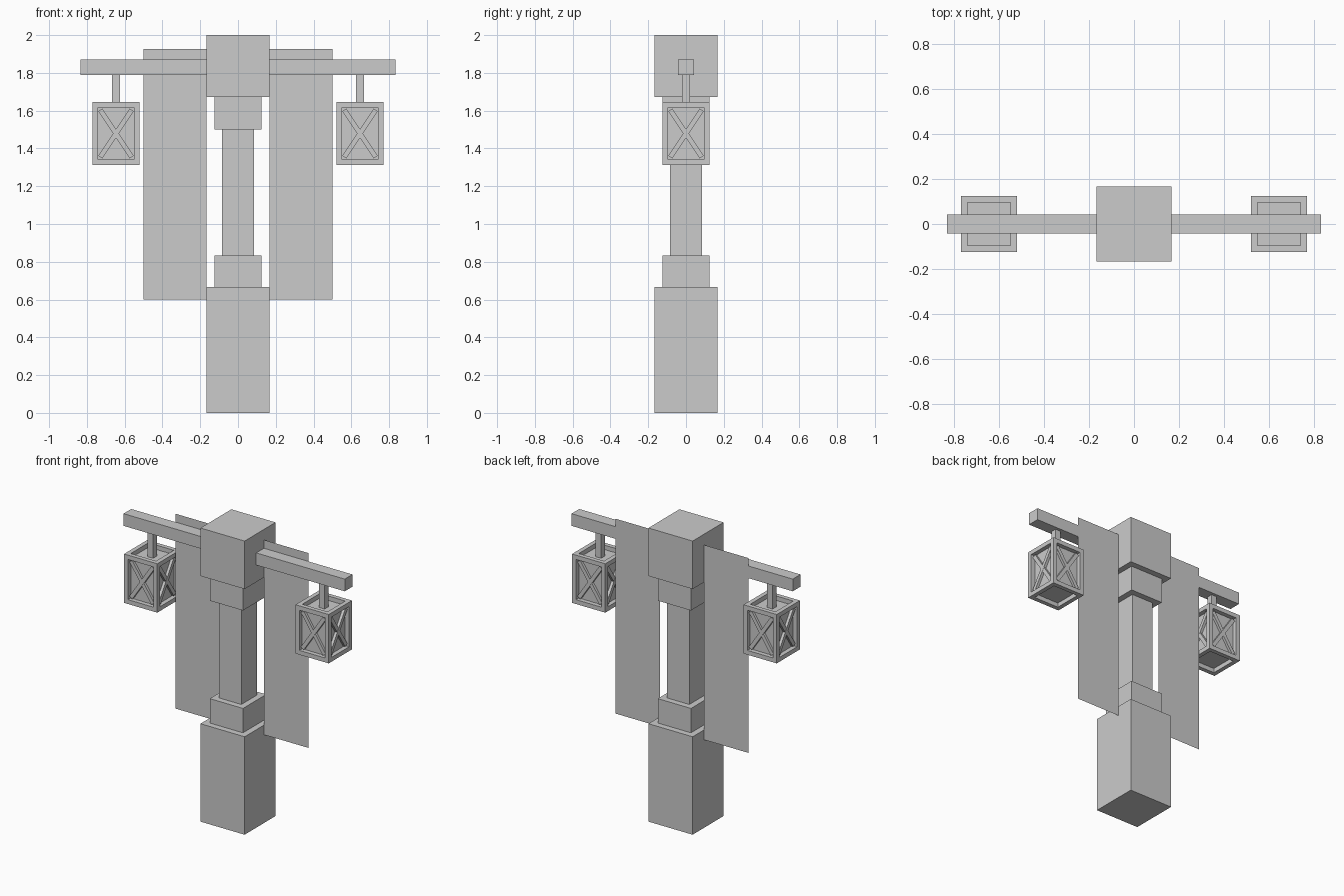
import bpy, bmesh, math
from mathutils import Matrix, Vector

if "Cube" in bpy.data.objects:
    bpy.data.objects.remove(bpy.data.objects["Cube"])


def finish(name, bm):
    me = bpy.data.meshes.new(name)
    bm.to_mesh(me)
    bm.free()
    ob = bpy.data.objects.new(name, me)
    bpy.context.collection.objects.link(ob)
    return ob


def add_box(bm, center, size, rot=Matrix()):
    m = Matrix.Translation(center) @ rot @ Matrix.Diagonal((*size, 1))
    return bmesh.ops.create_cube(bm, size=1, matrix=m)


def box(name, center, size):
    bm = bmesh.new()
    add_box(bm, center, size)
    return finish(name, bm)


# Stacked square post
for name, w, z0, z1 in (("post_base", .333, 0, .667),
                        ("lower_collar", .25, .667, .833),
                        ("shaft", .167, .833, 1.5),
                        ("upper_collar", .25, 1.5, 1.673),
                        ("post_head", .333, 1.673, 2)):
    box(name, (0, 0, (z0 + z1) / 2), (w, w, z1 - z0))

# Crossbeam through the head
box("crossbeam", (0, 0, 1.83), (1.667, .083, .083))

LX, LZ = .646, 1.479            # lantern centre
LW, LH = .25, .333              # lantern width and height
FRAME, RECESS, BRACE_GAP = .042, .03, .012

for side, s in (("left", -1), ("right", 1)):
    # Thin cloth banner hanging behind the beam
    bm = bmesh.new()
    xs = (.167 * s, .5 * s)
    bm.faces.new([bm.verts.new((x, .044, z)) for x, z in
                  ((xs[0], .6), (xs[1], .6), (xs[1], 1.927), (xs[0], 1.927))])
    finish(side + "_banner", bm)

    # Rod from the beam down to the lantern
    box(side + "_hanger", (LX * s, 0, 1.705), (.042, .042, .18))

    # Lantern box with a recessed panel on every side
    bm = bmesh.new()
    add_box(bm, (LX * s, 0, LZ), (LW, LW, LH))
    bm.normal_update()
    panels = list(bm.faces)
    bmesh.ops.inset_individual(bm, faces=panels, thickness=FRAME)
    for f in panels:
        n = f.normal.copy()
        ext = bmesh.ops.extrude_discrete_faces(bm, faces=[f])["faces"][0]
        bmesh.ops.translate(bm, verts=ext.verts, vec=-n * RECESS)
    finish(side + "_lantern", bm)

    # Crossed braces on the four upright panels
    bm = bmesh.new()
    ow, oh = LW - 2 * FRAME, LH - 2 * FRAME
    tilt = math.atan2(ow, oh)
    depth = RECESS - BRACE_GAP
    for k in range(4):
        turn = Matrix.Rotation(k * math.pi / 2, 4, 'Z')
        off = turn @ Vector((0, -(LW / 2 - BRACE_GAP - depth / 2), 0))
        for t in (-1, 1):
            add_box(bm, Vector((LX * s, 0, LZ)) + off,
                    (.026, depth + .001 * t, math.hypot(ow, oh)),
                    turn @ Matrix.Rotation(t * tilt, 4, 'Y'))
    finish(side + "_lantern_braces", bm)
